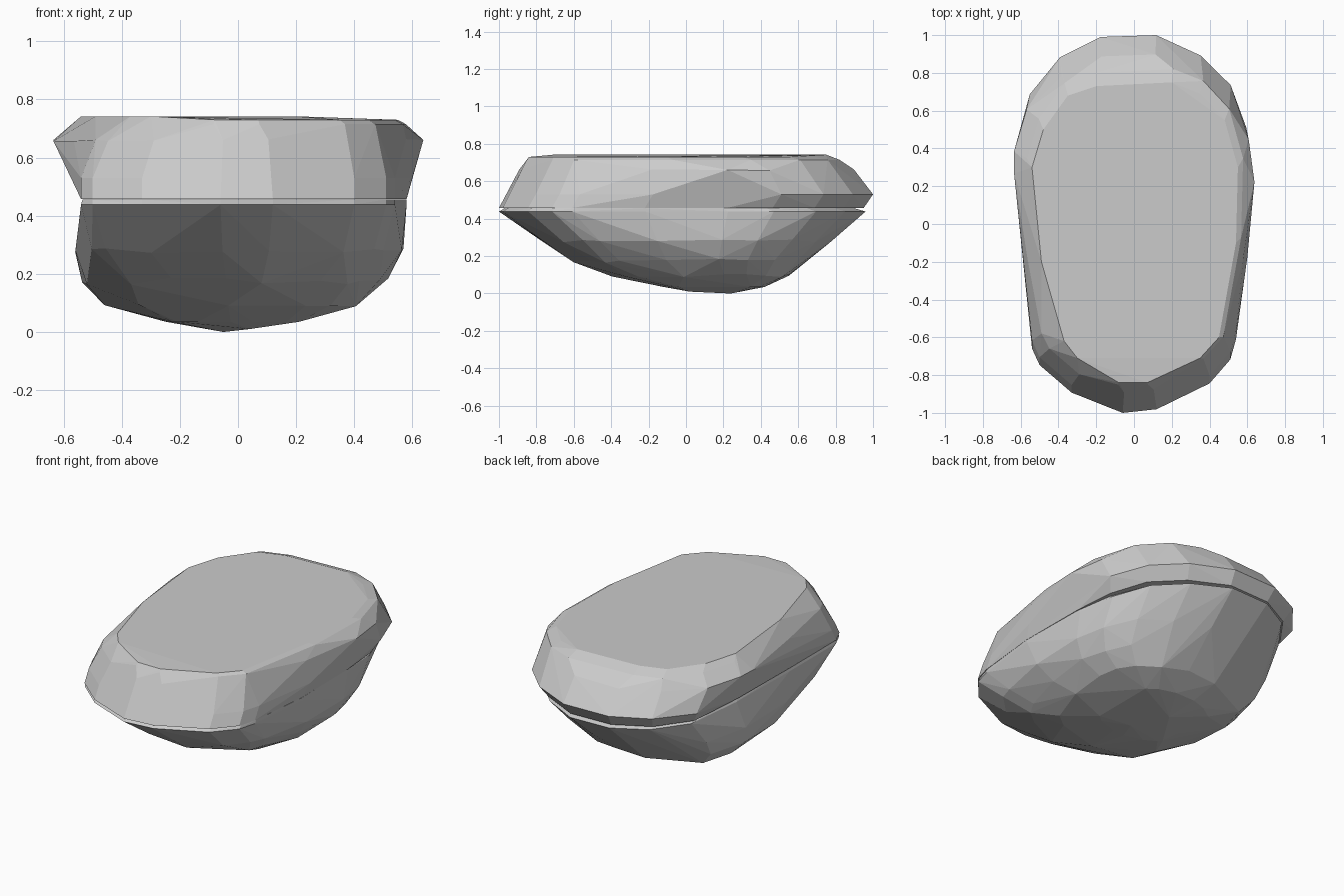
import bpy, bmesh, random

if "Cube" in bpy.data.objects:
    bpy.data.objects.remove(bpy.data.objects["Cube"])

random.seed(4)

# Plan outlines: widest rim and flat top
RIM = [(-.18, .99), (.12, 1), (.36, .89), (.52, .73), (.62, .5), (.64, .25),
       (.6, -.2), (.54, -.6), (.51, -.71), (.4, -.84), (.12, -.98), (-.06, -1),
       (-.33, -.89), (-.5, -.74), (-.54, -.65), (-.58, -.2), (-.645, .3),
       (-.645, .43), (-.59, .68), (-.4, .88)]
TOP = [(-.35, .68), (-.2, .73), (.2, .75), (.35, .69), (.48, .55), (.55, .3),
       (.54, -.1), (.45, -.6), (.35, -.71), (.07, -.84), (-.08, -.84),
       (-.3, -.71), (-.37, -.62), (-.49, -.2), (-.54, .3), (-.48, .5)]


def ring(outline, z, xmin, xmax, ymin, ymax, sx=1.0, jitter=0.0, front=0.0, back=0.0):
    """Scale an outline to a depth range, clip and taper its width, place it at z."""
    lo = min(p[1] for p in outline)
    hi = max(p[1] for p in outline)
    pts = []
    for x, y in outline:
        t = (y - lo) / (hi - lo)
        taper = 1 - front * max(0, -y) - back * max(0, y - .2)
        px = min(max(x * sx, xmin), xmax) * taper
        py = ymin + t * (ymax - ymin)
        pts.append((px * (1 - random.uniform(0, jitter)),
                    py * (1 - random.uniform(0, jitter)),
                    z + random.uniform(-jitter, jitter) * .4))
    return pts


def hull_object(name, points):
    """Faceted stone made as the convex hull of its rings."""
    bm = bmesh.new()
    for p in points:
        bm.verts.new(p)
    res = bmesh.ops.convex_hull(bm, input=bm.verts[:])
    junk = {g for g in res["geom_interior"] + res["geom_unused"]
            if isinstance(g, bmesh.types.BMVert)}
    bmesh.ops.delete(bm, geom=list(junk), context='VERTS')
    bmesh.ops.dissolve_limit(bm, angle_limit=.03, verts=bm.verts[:], edges=bm.edges[:])
    bmesh.ops.recalc_face_normals(bm, faces=bm.faces[:])
    mesh = bpy.data.meshes.new(name)
    bm.to_mesh(mesh)
    bm.free()
    obj = bpy.data.objects.new(name, mesh)
    bpy.context.collection.objects.link(obj)
    return obj


# Upper slab: undercut base, wide rim, bevelled flat top
upper = ring(RIM, .457, -.54, .58, -1, .95, back=.14)
upper += ring(RIM, .53, -.56, .6, -.96, 1, back=.03)
upper += ring(RIM, .66, -.645, .645, -.9, .9, 1, .01, front=.13, back=.06)
upper += ring(TOP, .715, -.6, .6, -.85, .82, 1.05)
upper += [(x, y, .742 - .012 * (x > .3) - .012 * (y < -.75)) for x, y in TOP]
hull_object("upper_slab", upper)

# Lower stone: thin chamfer at the seam, rounded belly towards the rear
lower = ring(RIM, .456, -.535, .58, -.97, .9, back=.24)
lower += ring(RIM, .438, -.54, .58, -1, .96, back=.2)
lower += ring(RIM, .28, -.58, .585, -.78, .78, 1, .02, front=.1, back=.25)
lower += ring(RIM, .175, -.56, .53, -.62, .66, .95, .03, front=.28, back=.28)
lower += ring(RIM, .1, -.47, .43, -.4, .57, .76, .03, front=.25, back=.2)
lower += ring(RIM, .035, -.25, .21, -.12, .42, .42)
lower += [(-.05, .24, 0), (.04, .02, .01)]
hull_object("lower_stone", lower)
